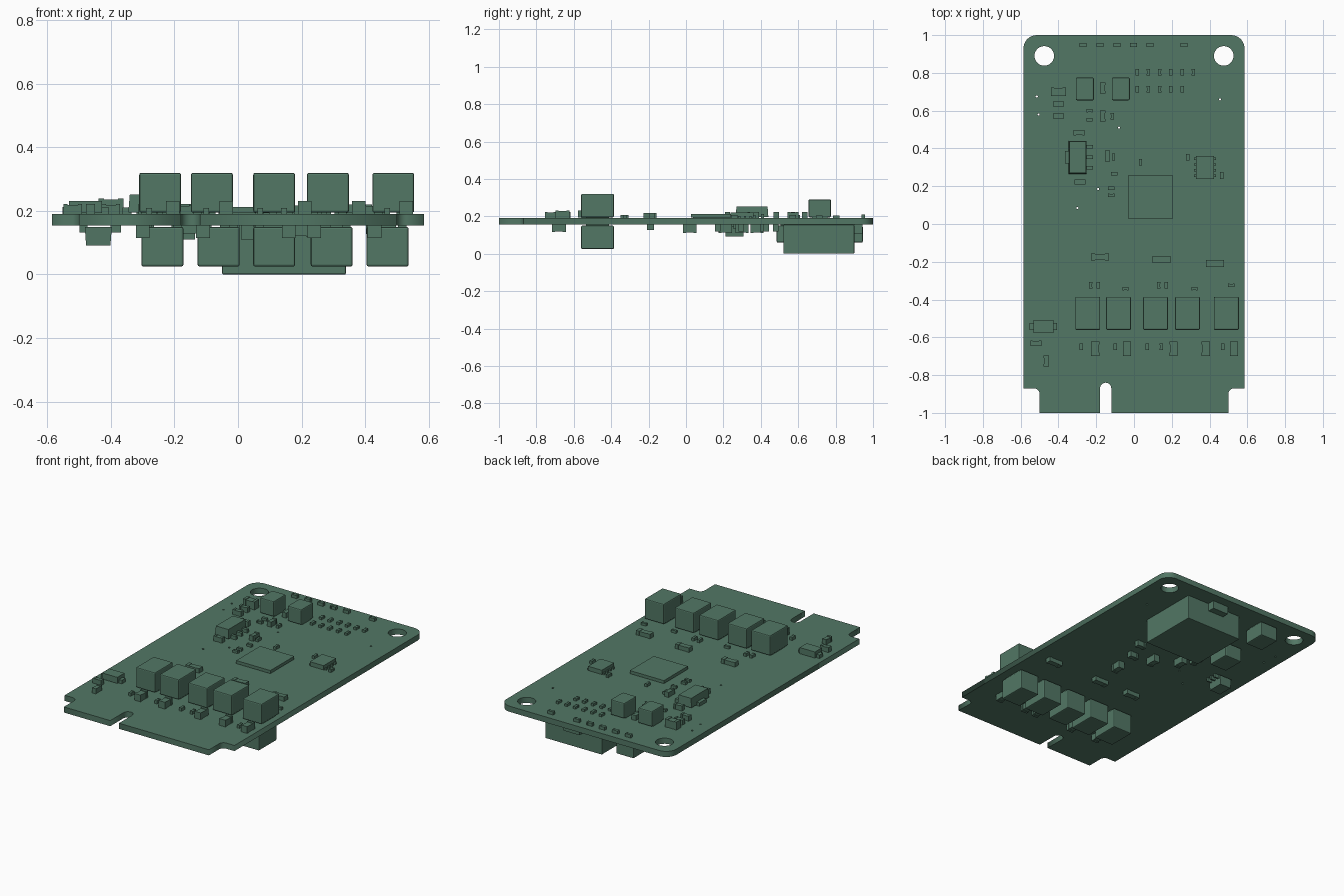
import bpy
import bmesh
from math import cos, sin, pi, radians
from mathutils import Matrix

cube = bpy.data.objects.get("Cube")
if cube:
    bpy.data.objects.remove(cube, do_unlink=True)

board_green = bpy.data.materials.new("board_green")
board_green.use_nodes = True
colour = (0.085, 0.185, 0.13, 1)
board_green.diffuse_color = colour
board_green.node_tree.nodes["Principled BSDF"].inputs["Base Color"].default_value = colour

BOTTOM, TOP = 0.155, 0.19


def add_box(bm, x, y, width, depth, low, high, under=False):
    """Box standing off the board by low..high, on the top or the underside."""
    z0, z1 = (BOTTOM - high, BOTTOM - low) if under else (TOP + low, TOP + high)
    place = Matrix.Translation((x, y, (z0 + z1) / 2))
    size = Matrix.Diagonal((width, depth, z1 - z0, 1))
    bmesh.ops.create_cube(bm, size=1, matrix=place @ size)


def finish(bm, name, bevel=0):
    mesh = bpy.data.meshes.new(name)
    bm.to_mesh(mesh)
    bm.free()
    mesh.materials.append(board_green)
    obj = bpy.data.objects.new(name, mesh)
    bpy.context.collection.objects.link(obj)
    if bevel:
        mod = obj.modifiers.new("soft_edges", "BEVEL")
        mod.width = bevel
        mod.segments = 2
    return obj


def chips(name, width, depth, height, places, under=False):
    """Two-terminal parts: a body with slightly larger caps on its long ends."""
    bm = bmesh.new()
    for x, y in places:
        if width > depth:
            add_box(bm, x, y, width * 0.6, depth * 0.9, 0, height * 0.92, under)
            for side in (-1, 1):
                add_box(bm, x + side * width * 0.39, y, width * 0.22, depth, 0, height, under)
        else:
            add_box(bm, x, y, width * 0.9, depth * 0.6, 0, height * 0.92, under)
            for side in (-1, 1):
                add_box(bm, x, y + side * depth * 0.39, width, depth * 0.22, 0, height, under)
    return finish(bm, name)


def row(y, xs):
    return [(x, y) for x in xs]


def blocks(name, places, width, depth, height, under=False, bevel=0.006):
    """Large blocks on two flat pads, with a slim gap below the body."""
    pads = bmesh.new()
    for i, (x, y) in enumerate(places):
        bm = bmesh.new()
        add_box(bm, x, y, width, depth, 0.005, height, under)
        finish(bm, f"{name}_{i + 1}", bevel)
        for side in (-1, 1):
            add_box(pads, x + side * width * 0.35, y, width * 0.2, depth * 0.7, 0, 0.006, under)
    finish(pads, name + "_pads")


def arc(cx, cy, r, start, end, steps=8):
    angles = [radians(start + (end - start) * i / steps) for i in range(steps + 1)]
    return [(cx + r * cos(a), cy + r * sin(a)) for a in angles]


# Circuit board: rounded outline, stepped edge connector, slot and holes
W, EDGE, STEP, R = 0.585, 0.5, -0.87, 0.03
outline = arc(W - 0.07, 0.93, 0.07, 0, 90) + arc(0.07 - W, 0.93, 0.07, 90, 180)
outline += [(-W, STEP)] + arc(-EDGE - R, STEP - R, R, 90, 0)
outline += [(-EDGE, -1), (-0.18, -1)] + arc(-0.15, -0.87, 0.03, 180, 0) + [(-0.12, -1), (EDGE, -1)]
outline += arc(EDGE + R, STEP - R, R, 180, 90) + [(W, STEP)]
loops = [outline]
for side in (-1, 1):
    loops.append(arc(side * 0.475, 0.89, 0.052, 0, 345, 23))
for x, y in [(-0.515, 0.675), (-0.505, 0.58), (-0.08, 0.51), (0.455, 0.66), (-0.19, 0.185), (-0.3, 0.085)]:
    loops.append(arc(x, y, 0.006, 0, 315, 7))

curve = bpy.data.curves.new("circuit_board", "CURVE")
curve.dimensions = "2D"
curve.fill_mode = "BOTH"
curve.extrude = (TOP - BOTTOM) / 2
for loop in loops:
    spline = curve.splines.new("POLY")
    spline.points.add(len(loop) - 1)
    for point, (x, y) in zip(spline.points, loop):
        point.co = (x, y, 0, 1)
    spline.use_cyclic_u = True
curve.materials.append(board_green)
board = bpy.data.objects.new("circuit_board", curve)
board.location.z = (TOP + BOTTOM) / 2
bpy.context.collection.objects.link(board)
bpy.context.view_layer.objects.active = board
board.select_set(True)
bpy.ops.object.convert(target="MESH")

# Power inductors on both sides
blocks("top_inductor", row(-0.473, (-0.245, -0.082, 0.114, 0.283, 0.489)), 0.132, 0.175, 0.13)
blocks("lower_inductor", row(-0.473, (-0.238, -0.061, 0.114, 0.295, 0.471)), 0.132, 0.175, 0.13, True)

# Tall blocks near the back
blocks("back_block", row(0.715, (-0.26, -0.07)), 0.095, 0.12, 0.1)
blocks("lower_block", [(-0.235, 0.555), (-0.24, 0.875)], 0.12, 0.14, 0.095, True)

# Connector below, with its rear latch
bm = bmesh.new()
add_box(bm, 0.145, 0.71, 0.39, 0.38, 0, BOTTOM, True)
finish(bm, "lower_connector", 0.004)
bm = bmesh.new()
add_box(bm, 0.13, 0.92, 0.11, 0.045, 0, 0.05, True)
finish(bm, "connector_latch")

# Integrated circuits
for name, x, y, width, depth, height in [
    ("main_processor", 0.0875, 0.143, 0.235, 0.235, 0.023),
    ("memory_chip", 0.375, 0.3, 0.095, 0.122, 0.03),
]:
    bm = bmesh.new()
    add_box(bm, x, y, width, depth, 0.004, height)
    add_box(bm, x, y, width * 0.9, depth * 0.9, 0, 0.005)
    finish(bm, name)
bm = bmesh.new()
for side in (-1, 1):
    for i in range(4):
        add_box(bm, 0.375 + side * 0.05, 0.255 + i * 0.03, 0.016, 0.012, 0, 0.012)
finish(bm, "memory_chip_pins")


def regulator(name, x, y, width, depth, height, under=False):
    """Tapered body with three pins on one side and a wide tab on the other."""
    bm = bmesh.new()
    add_box(bm, x, y, width, depth, 0.006, height, under)
    outer = [v for v in bm.verts if (v.co.z < BOTTOM - height / 2 if under else v.co.z > TOP + height / 2)]
    bmesh.ops.scale(bm, vec=(0.9, 0.95, 1), verts=outer, space=Matrix.Translation((-x, -y, 0)))
    for i in (-1, 0, 1):
        add_box(bm, x + width * 0.65, y + i * depth * 0.32, width * 0.4, depth * 0.1, 0, height * 0.35, under)
    add_box(bm, x - width * 0.55, y, width * 0.3, depth * 0.38, 0, height * 0.35, under)
    finish(bm, name)


regulator("voltage_regulator", -0.298, 0.353, 0.095, 0.175, 0.062)
regulator("lower_regulator", -0.44, 0.26, 0.085, 0.1, 0.064, True)

# Diode with end tabs
bm = bmesh.new()
add_box(bm, -0.48, -0.543, 0.105, 0.07, 0.004, 0.042)
add_box(bm, -0.48, -0.543, 0.145, 0.036, 0, 0.022)
finish(bm, "diode")

# Small parts on the top
chips("back_edge_lights", 0.038, 0.02, 0.02, row(0.947, (-0.27, -0.18, -0.09, -0.003, 0.085, 0.265)))
grid = [0.017 + i * 0.0595 for i in range(6)]
chips("resistor_grid", 0.018, 0.034, 0.015, row(0.803, grid) + row(0.713, grid[:5]))
chips("large_capacitor", 0.08, 0.045, 0.05, [(-0.4, 0.7)])
chips("wide_capacitors", 0.058, 0.028, 0.032, [
    (-0.4, 0.635), (-0.4, 0.572), (-0.29, 0.483), (-0.285, 0.222), (-0.52, -0.632)])
chips("long_capacitors", 0.028, 0.06, 0.032, [(-0.165, 0.72), (-0.165, 0.572), (-0.14, 0.36), (-0.465, -0.725)])
chips("small_wide_resistors", 0.033, 0.018, 0.016, [
    (-0.235, 0.6), (-0.235, 0.552), (-0.105, 0.265), (-0.12, 0.19), (-0.12, 0.152),
    (-0.045, -0.342), (0.32, -0.342), (0.515, -0.325)])
chips("small_long_resistors", 0.017, 0.035, 0.018, [
    (-0.115, 0.57), (-0.108, 0.355), (0.035, 0.327), (0.285, 0.353), (0.465, 0.257)])
chips("inductor_resistors", 0.018, 0.035, 0.018, row(-0.325, (-0.23, -0.19, 0.13, 0.17)))
chips("current_shunts", 0.095, 0.037, 0.028, [(-0.18, -0.175), (0.145, -0.187), (0.43, -0.21)])
chips("front_capacitors", 0.043, 0.075, 0.042, row(-0.66, (-0.205, -0.037, 0.21, 0.38, 0.53)))
chips("front_resistors", 0.018, 0.035, 0.02, row(-0.65, (-0.28, -0.1, 0.07, 0.145, 0.47)))

# Small parts on the underside
chips("lower_shunts", 0.095, 0.037, 0.028, row(-0.19, (-0.14, 0.1, 0.45)), True)
chips("lower_front_capacitors", 0.043, 0.075, 0.04, row(-0.68, (-0.3, -0.11, 0.16, 0.24, 0.43)), True)
chips("lower_long_capacitors", 0.04, 0.07, 0.045, [
    (0.14, 0.02), (0.03, 0.21), (-0.104, 0.3), (-0.155, 0.38)], True)
chips("lower_wide_capacitors", 0.06, 0.03, 0.035, [
    (0.128, 0.43), (0.198, 0.295), (0.15, 0.17), (-0.026, 0.41), (0.262, 0.48)], True)
